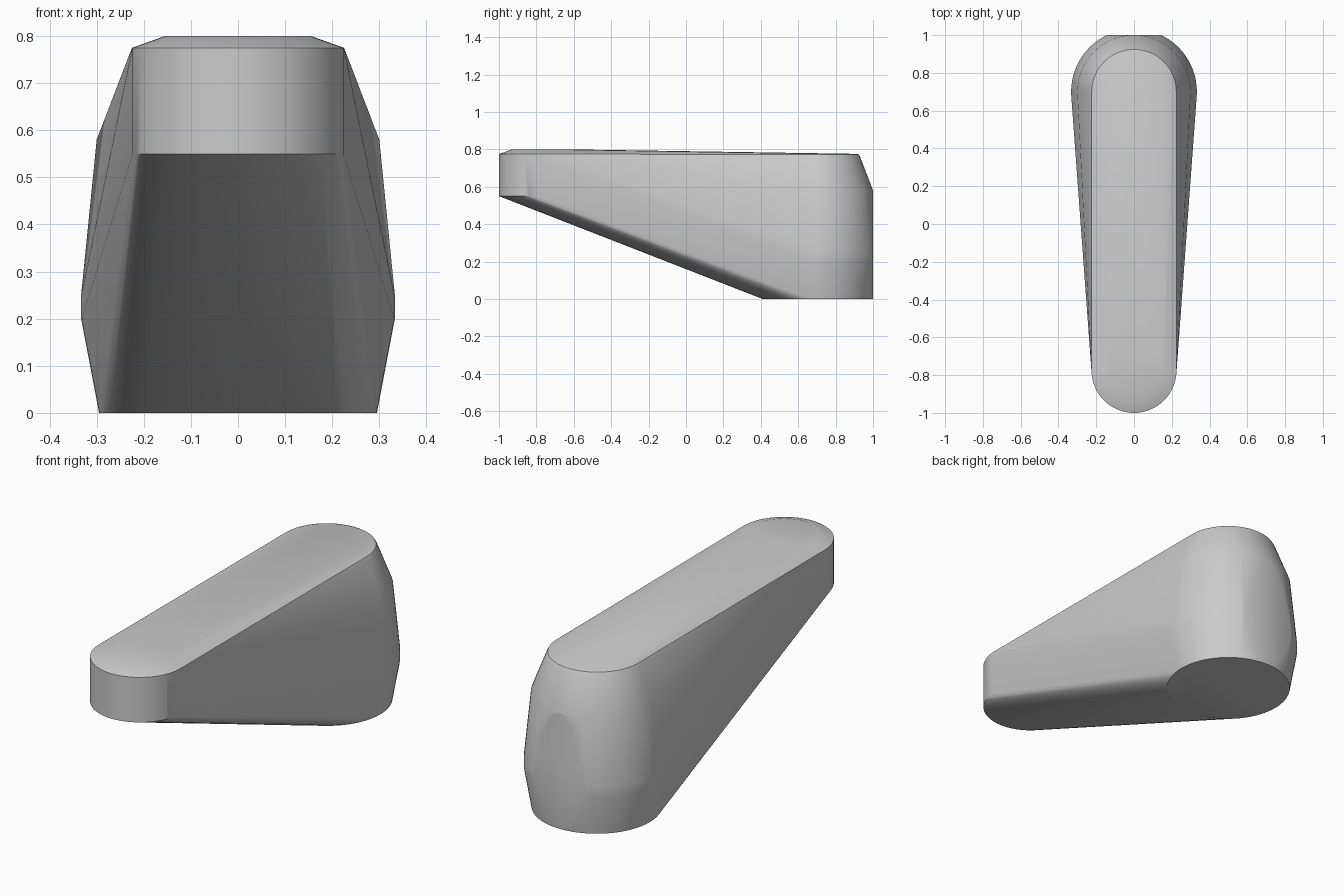
import bpy, bmesh, math

cube = bpy.data.objects.get("Cube")
if cube:
    bpy.data.objects.remove(cube, do_unlink=True)

grey = bpy.data.materials.new("plain grey")
grey.use_nodes = True
colour = (0.6, 0.6, 0.6, 1)
grey.diffuse_color = colour
grey.node_tree.nodes["Principled BSDF"].inputs["Base Color"].default_value = colour

SEGMENTS = 64
# Guiding rings: centre y, height, radius
rings = [
    # narrow front nose with a shallow domed cap
    (-0.775, 0.55, 0.225),
    (-0.775, 0.775, 0.225),
    (-0.775, 0.80, 0.155),
    # bulging rear heel
    (0.705, 0.0, 0.295),
    (0.70, 0.20, 0.333),
    (0.70, 0.25, 0.333),
    (0.70, 0.58, 0.30),
    (0.70, 0.76, 0.231),
    (0.70, 0.772, 0.224),
    (0.70, 0.776, 0.213),
]

# Tapered body wrapped around the rings
bm = bmesh.new()
for y, z, radius in rings:
    for i in range(SEGMENTS):
        a = math.tau * i / SEGMENTS
        bm.verts.new((radius * math.cos(a), y + radius * math.sin(a), z))
hull = bmesh.ops.convex_hull(bm, input=bm.verts[:])
loose = {v for v in hull["geom_interior"] + hull["geom_unused"]
         if isinstance(v, bmesh.types.BMVert) and not v.link_faces}
bmesh.ops.delete(bm, geom=list(loose), context='VERTS')

# Flat facet on the back of the heel
cut = bmesh.ops.bisect_plane(bm, geom=bm.verts[:] + bm.edges[:] + bm.faces[:],
                             plane_co=(0, 1, 0), plane_no=(0, 1, 0), clear_outer=True)
rim = [e for e in cut["geom_cut"] if isinstance(e, bmesh.types.BMEdge) and e.is_boundary]
bmesh.ops.holes_fill(bm, edges=rim, sides=0)
bmesh.ops.dissolve_limit(bm, angle_limit=math.radians(0.2),
                         verts=bm.verts[:], edges=bm.edges[:])
bmesh.ops.recalc_face_normals(bm, faces=bm.faces[:])

mesh = bpy.data.meshes.new("tapered_body")
bm.to_mesh(mesh)
bm.free()
body = bpy.data.objects.new("tapered_body", mesh)
bpy.context.collection.objects.link(body)
mesh.materials.append(grey)

bpy.ops.object.select_all(action='DESELECT')
body.select_set(True)
bpy.context.view_layer.objects.active = body
bpy.ops.object.shade_smooth_by_angle(angle=math.radians(30))
